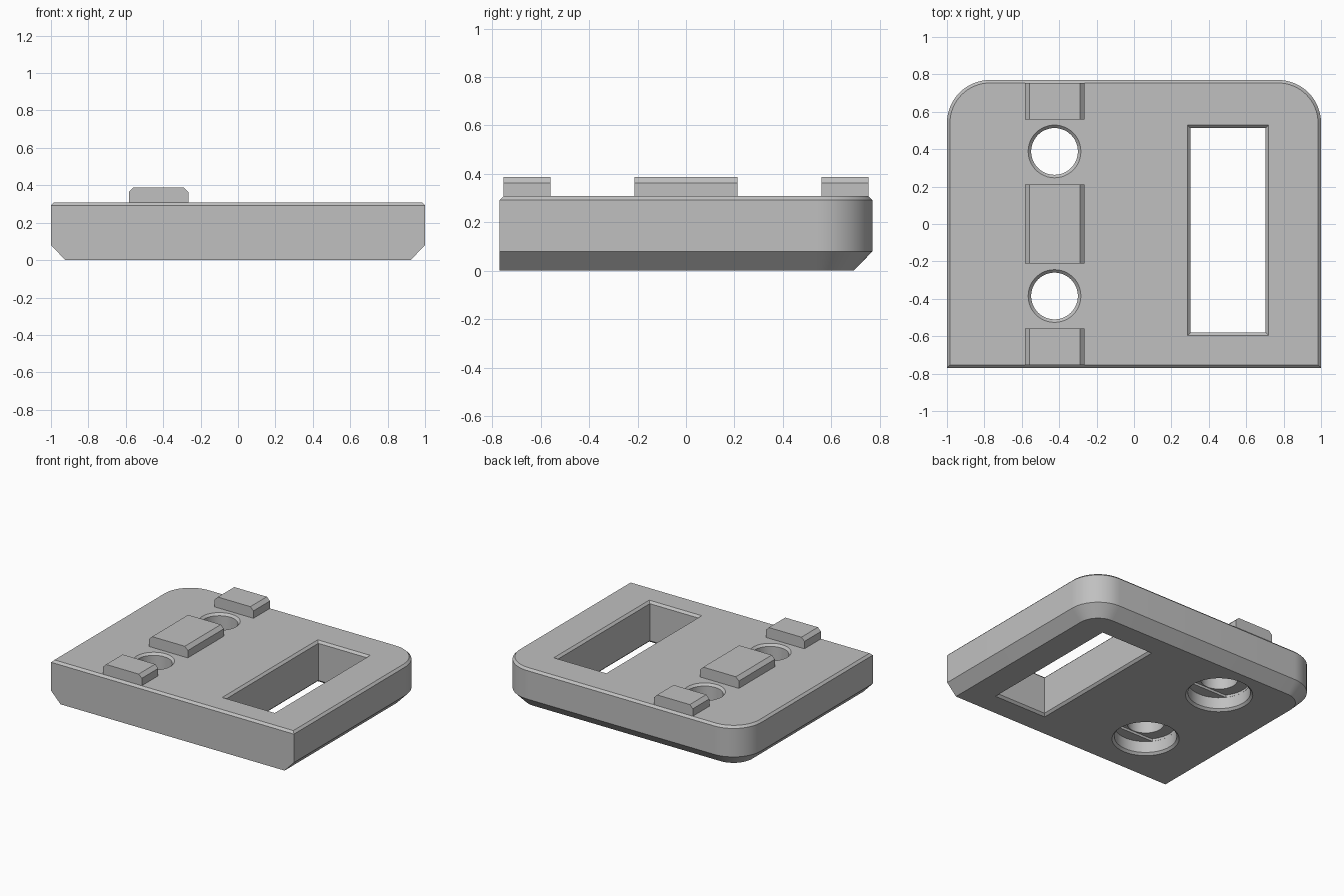
import bpy
import bmesh
from math import cos, sin, pi, radians

default_cube = bpy.data.objects.get("Cube")
if default_cube:
    bpy.data.objects.remove(default_cube, do_unlink=True)

# Single plain colour
GREY = (0.53, 0.53, 0.53, 1.0)
grey = bpy.data.materials.new("plain_grey")
grey.use_nodes = True
grey.diffuse_color = GREY
grey.node_tree.nodes["Principled BSDF"].inputs["Base Color"].default_value = GREY

HALF_Y, TOP, CORNER, BEVEL = 0.77, 0.308, 0.23, 0.016
HOLE_X, HOLE_YS = -0.425, (-0.385, 0.388)


def loft(name, rings):
    """Closed solid through matching rings of points."""
    bm = bmesh.new()
    loops = [[bm.verts.new(p) for p in ring] for ring in rings]
    n = len(loops[0])
    for a, b in zip(loops, loops[1:]):
        for i in range(n):
            j = (i + 1) % n
            bm.faces.new((a[i], a[j], b[j], b[i]))
    bm.faces.new(loops[0][::-1])
    bm.faces.new(loops[-1])
    bmesh.ops.recalc_face_normals(bm, faces=bm.faces)
    mesh = bpy.data.meshes.new(name)
    bm.to_mesh(mesh)
    bm.free()
    mesh.materials.append(grey)
    obj = bpy.data.objects.new(name, mesh)
    bpy.context.collection.objects.link(obj)
    return obj


def plate_ring(z, inset, front_inset):
    """Square front corners, rounded back corners."""
    pts = [(-1 + inset, -HALF_Y + front_inset, z), (1 - inset, -HALF_Y + front_inset, z)]
    r = CORNER - inset
    for side, start in ((1, 0), (-1, pi / 2)):
        for i in range(17):
            a = start + i / 16 * pi / 2
            pts.append((side * (1 - CORNER) + r * cos(a), HALF_Y - CORNER + r * sin(a), z))
    return pts


def circle(y, r, z, limit=1.0):
    """Circle around a screw hole, optionally flattened to a slot."""
    angles = [2 * pi * i / 48 for i in range(48)]
    return [(HOLE_X + r * cos(a), y + max(-limit, min(limit, r * sin(a))), z) for a in angles]


def rect(x0, x1, y0, y1, z, grow=0.0):
    return [(x0 - grow, y0 - grow, z), (x1 + grow, y0 - grow, z),
            (x1 + grow, y1 + grow, z), (x0 - grow, y1 + grow, z)]


def cut(target, cutter):
    cutter.hide_render = True
    mod = target.modifiers.new("cut", 'BOOLEAN')
    mod.operation = 'DIFFERENCE'
    mod.solver = 'EXACT'
    mod.object = cutter
    bpy.ops.object.select_all(action='DESELECT')
    bpy.context.view_layer.objects.active = target
    target.select_set(True)
    bpy.ops.object.modifier_apply(modifier=mod.name)
    bpy.data.objects.remove(cutter, do_unlink=True)


# Base plate: wide lower chamfer on sides and back, fine upper chamfer all round
plate = loft("base_plate", [
    plate_ring(0, 0.077, 0), plate_ring(0.08, 0, 0),
    plate_ring(TOP - BEVEL, 0, 0), plate_ring(TOP, BEVEL, BEVEL)])

# Rectangular window, chamfered on both rims
window = (0.303, 0.704, -0.58, 0.512)
cut(plate, loft("window_cutter", [
    rect(*window, -BEVEL, 2 * BEVEL), rect(*window, BEVEL),
    rect(*window, TOP - BEVEL), rect(*window, TOP + BEVEL, 2 * BEVEL)]))

# Screw holes with a wide recess underneath and a shallow slot in its ceiling
for y in HOLE_YS:
    profile = [(0.243, -BEVEL), (0.211, BEVEL), (0.211, 0.1), (0.125, 0.1),
               (0.125, TOP - BEVEL), (0.157, TOP + BEVEL)]
    cut(plate, loft("hole_cutter", [circle(y, r, z) for r, z in profile]))
    cut(plate, loft("slot_cutter", [circle(y, 0.21, z, 0.13) for z in (0.08, 0.118)]))

bpy.ops.object.select_all(action='DESELECT')
plate.select_set(True)
bpy.context.view_layer.objects.active = plate
bpy.ops.object.shade_smooth_by_angle(angle=radians(30))

# Raised key blocks with chamfered long edges
X0, X1, KEY_TOP, CH = -0.584, -0.265, 0.388, 0.025
for name, y0, y1 in (("front_key", -0.754, -0.56), ("middle_key", -0.212, 0.212),
                     ("back_key", 0.56, 0.754)):
    section = [(X0, TOP - 0.01), (X1, TOP - 0.01), (X1, KEY_TOP - CH),
               (X1 - CH, KEY_TOP), (X0 + CH, KEY_TOP), (X0, KEY_TOP - CH)]
    loft(name, [[(x, y, z) for x, z in section] for y in (y0, y1)])
